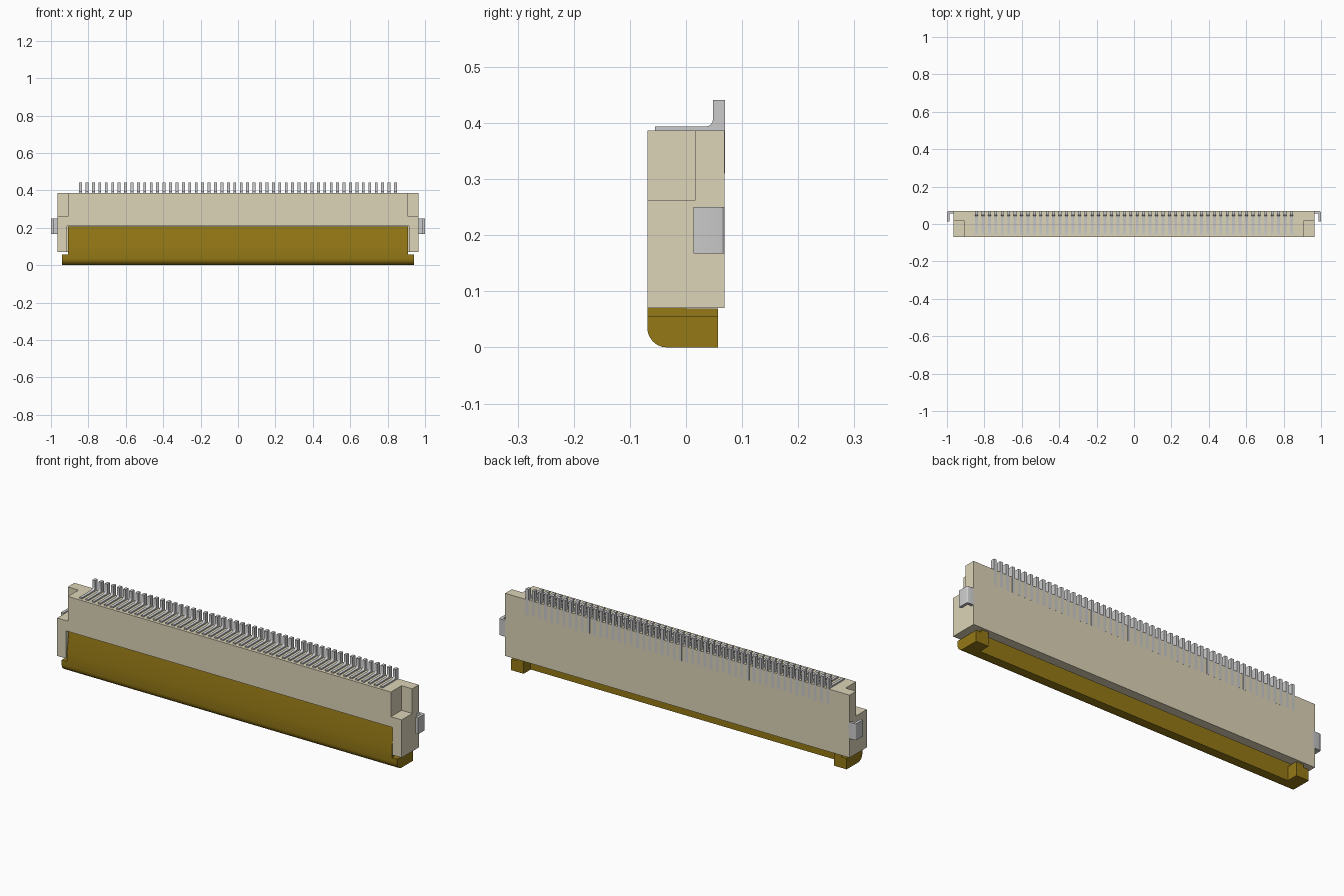
import bpy, bmesh, math
from mathutils import Vector

if "Cube" in bpy.data.objects:
    bpy.data.objects.remove(bpy.data.objects["Cube"])


def material(name, rgb):
    m = bpy.data.materials.new(name)
    m.diffuse_color = (*rgb, 1)
    m.use_nodes = True
    m.node_tree.nodes["Principled BSDF"].inputs["Base Color"].default_value = m.diffuse_color
    return m


CREAM = material("cream_plastic", (0.72, 0.66, 0.48))
GOLD = material("amber_plastic", (0.30, 0.19, 0.008))


def add_prism(bm, pts, lo, hi, place):
    """Extrude a 2D profile between lo and hi; place maps (u, v, depth) to xyz."""
    a = [bm.verts.new(place(u, v, lo)) for u, v in pts]
    b = [bm.verts.new(place(u, v, hi)) for u, v in pts]
    bm.faces.new(a)
    bm.faces.new(b[::-1])
    for i in range(len(pts)):
        j = (i + 1) % len(pts)
        bm.faces.new((a[i], b[i], b[j], a[j]))


def along_x(u, v, d):
    return Vector((d, u, v))


def along_z(u, v, d):
    return Vector((u, v, d))


def box(bm, x0, x1, y0, y1, z0, z1):
    add_prism(bm, [(y0, z0), (y1, z0), (y1, z1), (y0, z1)], x0, x1, along_x)


def arc(cy, cz, r, a0, a1, n=6):
    return [(cy + r * math.cos(math.radians(a0 + (a1 - a0) * i / n)),
             cz + r * math.sin(math.radians(a0 + (a1 - a0) * i / n))) for i in range(n + 1)]


def finish(bm, name, mat=None):
    bmesh.ops.recalc_face_normals(bm, faces=bm.faces)
    me = bpy.data.meshes.new(name)
    bm.to_mesh(me)
    bm.free()
    ob = bpy.data.objects.new(name, me)
    bpy.context.collection.objects.link(ob)
    if mat:
        me.materials.append(mat)
    return ob


# Housing: block with a front/bottom opening and two top corner notches cut away
bm = bmesh.new()
box(bm, -0.965, 0.965, -0.069, 0.069, 0.07, 0.387)
housing = finish(bm, "housing", CREAM)

bm = bmesh.new()
box(bm, -0.915, 0.915, -0.2, 0.022, 0.0, 0.21)
for s in (-1, 1):
    x0, x1 = sorted((s * 0.905, s * 1.1))
    box(bm, x0, x1, -0.2, 0.016, 0.262, 0.5)
cutter = finish(bm, "housing_cutter", CREAM)
cutter.hide_render = True

mod = housing.modifiers.new("cut", 'BOOLEAN')
mod.operation = 'DIFFERENCE'
mod.solver = 'EXACT'
mod.object = cutter
bpy.context.view_layer.objects.active = housing
bpy.ops.object.modifier_apply(modifier="cut")
bpy.data.objects.remove(cutter)

# Locking flap: rounded lower front edge, leaning slightly inward above
nose = arc(-0.034, 0.035, 0.035, 180, 270)
bm = bmesh.new()
add_prism(bm, nose + [(0.0, 0.0), (0.0, 0.207), (-0.054, 0.207), (-0.069, 0.1)],
          -0.91, 0.91, along_x)
flap = finish(bm, "locking_flap", GOLD)

# Flap end lugs, wider than the flap and reaching further back
for s, side in ((-1, "left"), (1, "right")):
    bm = bmesh.new()
    add_prism(bm, nose + [(0.057, 0.0), (0.057, 0.056), (-0.069, 0.056)],
              s * 0.87, s * 0.94, along_x)
    box(bm, min(s * 0.87, s * 0.91), max(s * 0.87, s * 0.91), -0.02, 0.057, 0.056, 0.0695)
    finish(bm, f"flap_lug_{side}", GOLD)

# Side solder tabs: bent plates on both ends
tab = [(0.955, 0.069)] + [(1.0 - 0.008 + 0.008 * math.sin(math.radians(a)),
                          0.061 + 0.008 * math.cos(math.radians(a))) for a in (0, 30, 60, 90)]
tab += [(1.0, 0.013), (0.986, 0.013), (0.986, 0.055), (0.955, 0.055)]
for s, side in ((-1, "left"), (1, "right")):
    bm = bmesh.new()
    add_prism(bm, [(s * x, y) for x, y in tab], 0.167, 0.25, along_z)
    finish(bm, f"solder_tab_{side}")

# Row of contacts: flat arm over the top, filleted into an upright tail on the back
contact = [(-0.055, 0.386), (0.048, 0.386), (0.048, 0.31), (0.0693, 0.31), (0.0693, 0.441),
           (0.048, 0.441)] + arc(0.036, 0.406, 0.012, 0, -90, 4) + [(-0.055, 0.394)]
COUNT, SPAN, WIDTH = 50, 1.684, 0.015
bm = bmesh.new()
for i in range(COUNT):
    x = -SPAN / 2 + SPAN * i / (COUNT - 1)
    add_prism(bm, contact, x - WIDTH / 2, x + WIDTH / 2, along_x)
finish(bm, "contacts")

# Smooth the rounded edges only
for ob in bpy.context.scene.objects:
    ob.select_set(True)
bpy.context.view_layer.objects.active = housing
bpy.ops.object.shade_smooth_by_angle(angle=math.radians(25))
